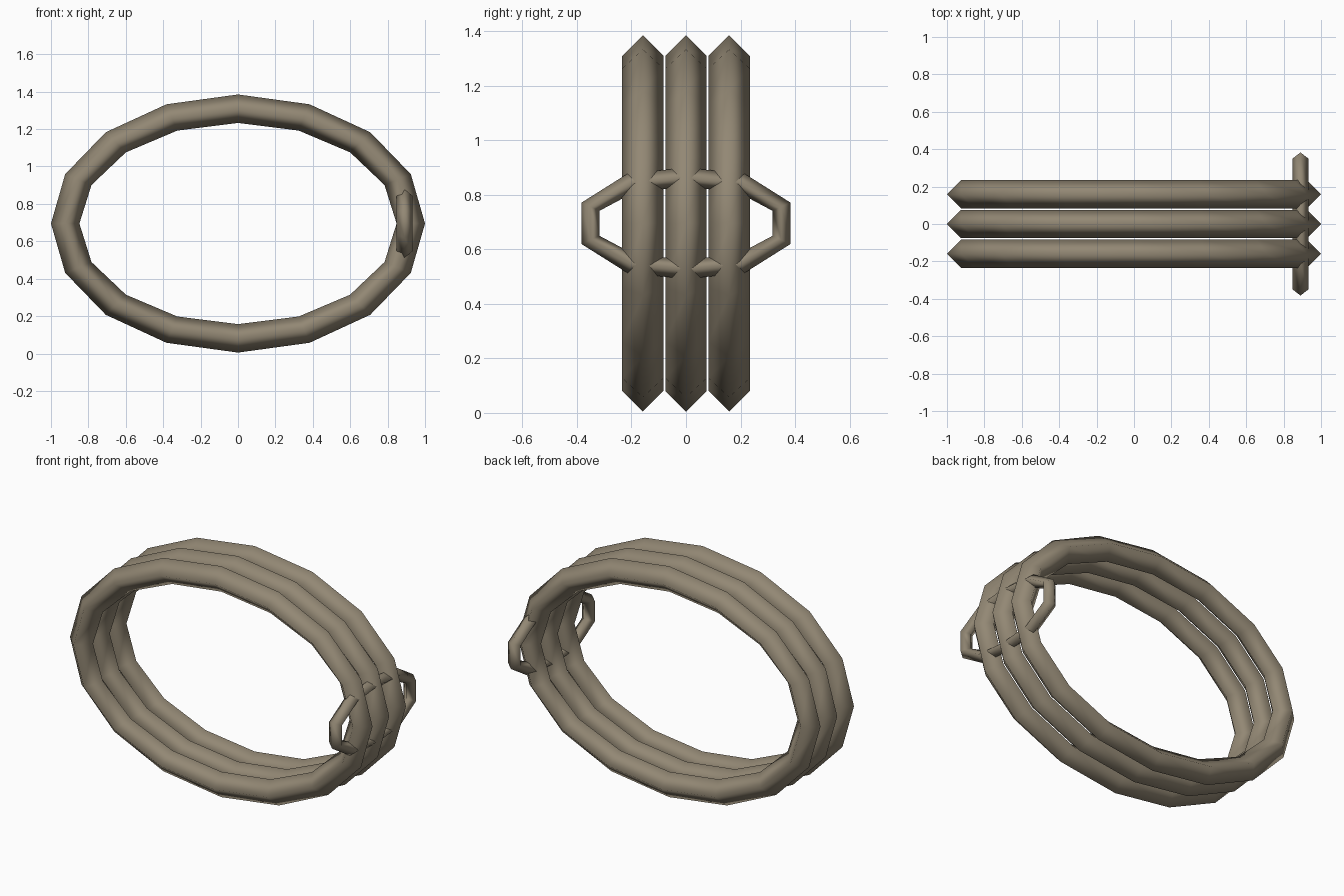
import bpy, bmesh
from math import pi, cos, sin, radians
from mathutils import Vector

if "Cube" in bpy.data.objects:
    bpy.data.objects.remove(bpy.data.objects["Cube"])

CENTRE_Z = 0.695

metal = bpy.data.materials.new("warm_grey_metal")
metal.use_nodes = True
colour = (0.29, 0.245, 0.175, 1)
metal.diffuse_color = colour
bsdf = next(n for n in metal.node_tree.nodes if n.type == 'BSDF_PRINCIPLED')
bsdf.inputs["Base Color"].default_value = colour
bsdf.inputs["Roughness"].default_value = 0.6


def diamond_loop(name, path, across, radius, half_depth, place):
    """Sweep a four-sided section along a closed flat path of (u, v, angle)."""
    bm = bmesh.new()
    rings = []
    for u, v, a in path:
        section = []
        for k in range(4):
            out, side = cos(k * pi / 2) * radius, sin(k * pi / 2) * half_depth
            section.append(bm.verts.new(place(u + out * cos(a), v + out * sin(a), across + side)))
        rings.append(section)
    for i, ring in enumerate(rings):
        after = rings[(i + 1) % len(rings)]
        for k in range(4):
            j = (k + 1) % 4
            bm.faces.new((ring[k], ring[j], after[j], after[k]))
    bmesh.ops.recalc_face_normals(bm, faces=bm.faces)
    for f in bm.faces:
        f.smooth = True
    mesh = bpy.data.meshes.new(name)
    bm.to_mesh(mesh)
    bm.free()
    mesh.materials.append(metal)
    obj = bpy.data.objects.new(name, mesh)
    bpy.context.collection.objects.link(obj)


# Three oval bands side by side
angles = [i * pi / 8 for i in range(16)]
oval = [(0.924 * cos(a), 0.614 * sin(a), a) for a in angles]
for name, y in (("front_band", -0.158), ("middle_band", 0), ("back_band", 0.158)):
    diamond_loop(name, oval, y, 0.076, 0.076,
                 lambda u, v, w: Vector((u, w, CENTRE_Z + v)))

# Link threaded through the bands: one quarter of its outline, then mirrored
quarter = [(0.35, 0.061, radians(25)), (0.2, 0.149, radians(65))]
half = quarter + [(0, 0.168, pi / 2)] + [(-u, v, pi - a) for u, v, a in reversed(quarter)]
outline = half + [(-u, -v, a + pi) for u, v, a in half]
diamond_loop("clasp_link", outline, 0.89, 0.036, 0.042,
             lambda u, v, w: Vector((w, u, CENTRE_Z + v)))
